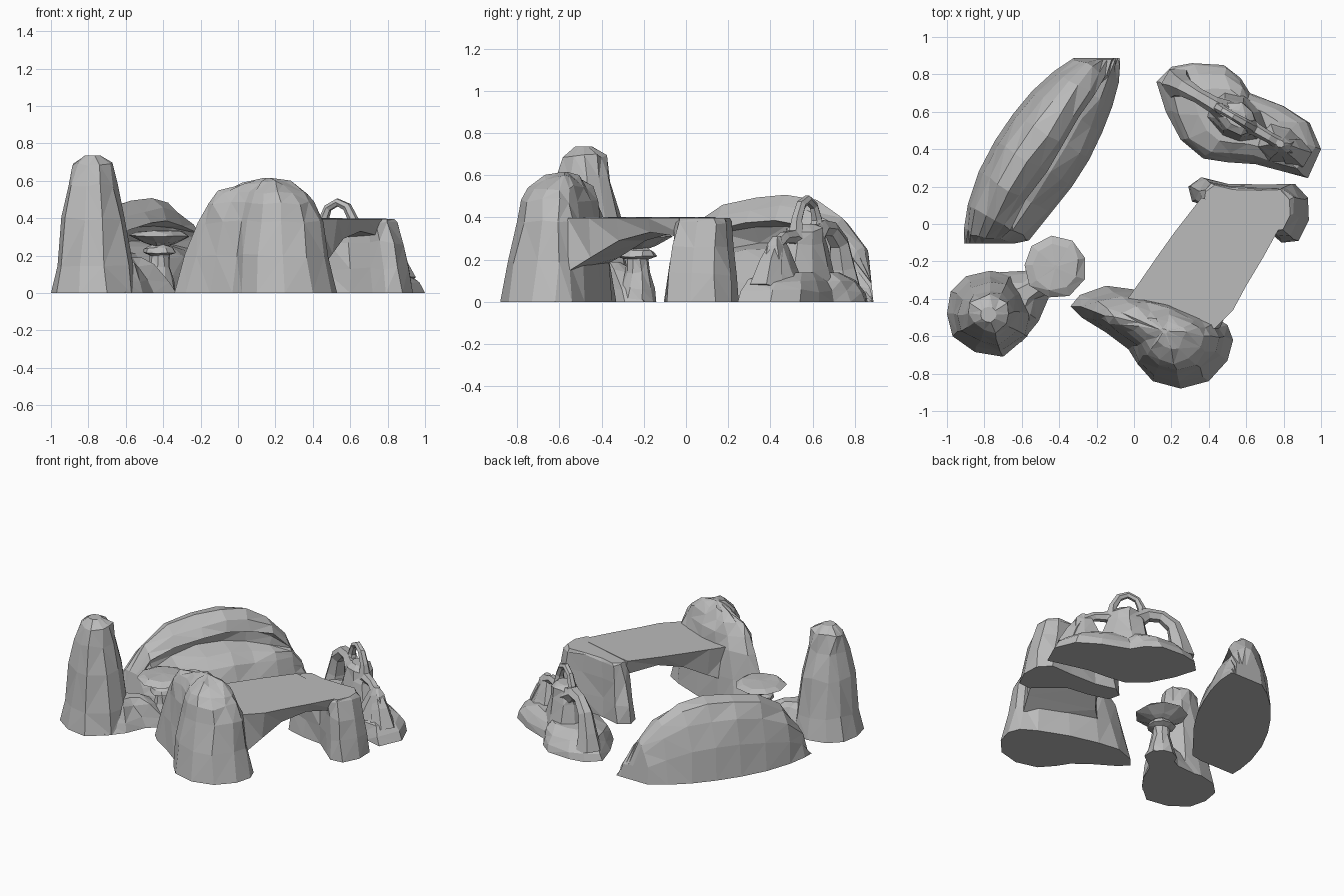
import bpy, bmesh, math, random
from mathutils import Vector

if "Cube" in bpy.data.objects:
    bpy.data.objects.remove(bpy.data.objects["Cube"])

random.seed(4)
stone = bpy.data.materials.new("grey stone")
stone.diffuse_color = (0.5, 0.5, 0.5, 1)
stone.use_nodes = True
stone.node_tree.nodes["Principled BSDF"].inputs["Base Color"].default_value = stone.diffuse_color


def loft(name, rings):
    """Skin a list of equal-length closed rings and cap both ends."""
    bm = bmesh.new()
    vs = [[bm.verts.new(p) for p in r] for r in rings]
    n = len(rings[0])
    for a, b in zip(vs, vs[1:]):
        for i in range(n):
            j = (i + 1) % n
            bm.faces.new((a[i], a[j], b[j], b[i]))
    bm.faces.new(vs[0])
    bm.faces.new(vs[-1])
    bmesh.ops.remove_doubles(bm, verts=bm.verts, dist=0.0005)
    bmesh.ops.recalc_face_normals(bm, faces=bm.faces)
    bmesh.ops.triangulate(bm, faces=bm.faces)
    me = bpy.data.meshes.new(name)
    bm.to_mesh(me)
    bm.free()
    me.materials.append(stone)
    ob = bpy.data.objects.new(name, me)
    bpy.context.collection.objects.link(ob)
    return ob


def rock(name, foot, centre, levels, rough=0.012):
    """Stack a footprint outline; levels are (z, scale, shift_x, shift_y)."""
    rings = []
    for k, (z, s, dx, dy) in enumerate(levels):
        ring = []
        for x, y in foot:
            j = rough if 0 < k < len(levels) - 1 else 0
            px = centre[0] + (x - centre[0]) * s + dx + random.uniform(-j, j)
            py = centre[1] + (y - centre[1]) * s + dy + random.uniform(-j, j)
            ring.append((px, py, z + random.uniform(-j, j)))
        rings.append(ring)
    return loft(name, rings)


def circle(n, cx, cy, rx, ry, turn=0.0):
    pts = []
    for i in range(n):
        a = 2 * math.pi * i / n
        x, y = rx * math.cos(a), ry * math.sin(a)
        pts.append((cx + x * math.cos(turn) - y * math.sin(turn),
                    cy + x * math.sin(turn) + y * math.cos(turn)))
    return pts


# spire
rock("spire",
     [(-1, -.48), (-.98, -.36), (-.9, -.28), (-.77, -.25), (-.65, -.27), (-.57, -.36),
      (-.53, -.48), (-.57, -.6), (-.7, -.71), (-.85, -.685), (-.97, -.6)],
     (-.78, -.48),
     [(0, 1, 0, 0), (.15, .88, 0, 0), (.4, .7, 0, 0), (.58, .56, 0, 0),
      (.69, .45, 0, -.005), (.735, .18, 0, -.005)])

# low saddle joining the spire and the balanced rock
rock("spire_saddle",
     [(-.75, -.26), (-.58, -.25), (-.42, -.17), (-.33, -.2), (-.33, -.29), (-.45, -.38),
      (-.51, -.52), (-.6, -.63), (-.75, -.6)],
     (-.64, -.41),
     [(0, 1, 0, 0), (.07, .85, 0, 0), (.15, .6, 0, 0), (.19, .4, 0, 0)])

# balanced rock on a stem
rock("balanced_rock", circle(9, -.42, -.23, 1, 1, .3), (-.42, -.23),
     [(0, .1, -.01, -.01), (.06, .08, 0, 0), (.14, .058, 0, 0), (.2, .055, 0, 0),
      (.215, .09, 0, 0), (.24, .08, 0, 0), (.255, .05, 0, 0), (.27, .09, 0, 0),
      (.305, .17, 0, 0), (.33, .125, 0, 0), (.335, .01, 0, 0)], .005)

# hollowed dome: one cross-section swept along its long axis
A, B = Vector((-.72, -.1, 0)), Vector((-.135, .88, 0))
side = Vector((.86, -.51, 0))
# section: (across, height) pairs, then the same without the hollow
hollow = [(-1, 0), (-.9, .42), (-.72, .74), (-.45, .95), (-.12, 1), (.18, .88), (.32, .74),
          (.0, .7), (-.12, .54), (.4, .48), (.72, .36), (.9, .17), (1, 0)]
plain = [(-1, 0), (-.9, .42), (-.72, .74), (-.45, .95), (-.12, 1), (.2, .93), (.4, .83),
         (.5, .75), (.6, .66), (.7, .55), (.8, .4), (.92, .2), (1, 0)]
# stations: along, north-west reach, south-east reach, height, hollow amount
stations = [(-.09, .16, .1, 0, 0), (-.03, .2, .11, .2, 0), (.08, .25, .13, .35, .2),
            (.24, .29, .155, .45, .9), (.4, .3, .18, .5, 1), (.55, .29, .185, .515, 1),
            (.69, .265, .17, .49, .9), (.82, .22, .145, .4, .5), (.93, .17, .11, .26, 0),
            (1.0, .12, .07, .1, 0), (1.03, .09, .05, 0, 0)]
rings = []
for t, nw, se, h, f in stations:
    ring = []
    for (u, v), (u2, v2) in zip(hollow, plain):
        u, v = u * f + u2 * (1 - f), v * f + v2 * (1 - f)
        d = (u + 1) / 2 * (nw + se) - nw
        p = A.lerp(B, t) + side * d
        j = .01 if v > .01 and h else 0
        z = max(0, h * v + random.uniform(-j, j))
        x, y = p.x + random.uniform(-j, j), p.y + random.uniform(-j, j)
        ring.append((x, min(max(y, -.105 + .15 * z), .888 - .1 * z), z))
    rings.append(ring)
loft("hollow_dome", rings)

# arched ridge: base mound
rock("ridge_base",
     [(.12, .76), (.2, .84), (.31, .86), (.48, .85), (.57, .78), (.62, .7), (.8, .63),
      (.94, .54), (1, .4), (.93, .245), (.8, .28), (.65, .32), (.5, .33), (.37, .35),
      (.25, .45), (.17, .6)],
     (.56, .56),
     [(0, 1, 0, 0), (.05, .94, 0, 0), (.1, .83, 0, 0), (.14, .55, 0, 0)])


def ridge(s, z):
    return Vector((1 - .85 * s, .3 + .5 * s, z))


def tube(name, pts, n=6):
    """Faceted arch along (s, z, radius) points on the ridge line."""
    path = [ridge(s, z) for s, z, r in pts]
    across = Vector((.5, .85, 0)).normalized()
    rings = []
    for i, p in enumerate(path):
        d = (path[min(i + 1, len(path) - 1)] - path[max(i - 1, 0)]).normalized()
        up = d.cross(across)
        r = pts[i][2]
        rings.append([p + across * r * math.cos(2 * math.pi * k / n)
                      + up * r * math.sin(2 * math.pi * k / n) for k in range(n)])
    loft(name, rings)


tube("large_arch", [(.9, .05, .09), (.885, .16, .065), (.85, .28, .05), (.77, .345, .04),
                    (.68, .35, .045), (.58, .29, .07)])
tube("top_ring", [(.44, .3, .045), (.45, .39, .028), (.49, .46, .025), (.55, .485, .022),
                  (.61, .455, .022), (.64, .39, .028), (.63, .31, .04)])
tube("small_arch", [(.16, .06, .09), (.2, .18, .06), (.25, .265, .035), (.33, .305, .03),
                    (.41, .31, .035), (.48, .28, .05)])
turn = math.atan2(.5, -.85)
c = ridge(.53, 0)
rock("ridge_core", circle(9, c.x, c.y, .21, .14, turn), (c.x, c.y),
     [(.04, 1, 0, 0), (.15, .78, 0, 0), (.27, .62, 0, 0), (.34, .55, 0, 0), (.37, .3, 0, 0)])
rock("ridge_knob", circle(8, .78, .43, .17, .13, turn), (.78, .43),
     [(.04, 1, 0, 0), (.16, .65, 0, 0), (.27, .35, 0, 0), (.31, .15, 0, 0)])

# bridge: tall front rock
rock("bridge_front_rock",
     [(-.34, -.44), (-.29, -.38), (-.15, -.33), (0, -.35), (.2, -.4), (.4, -.48), (.5, -.54),
      (.53, -.62), (.5, -.73), (.4, -.84), (.25, -.88), (.1, -.84), (.02, -.75),
      (-.03, -.67), (-.15, -.58), (-.28, -.5)],
     (.14, -.56),
     [(0, 1, 0, 0), (.2, .89, 0, 0), (.38, .77, .01, 0), (.48, .66, .01, -.005),
      (.54, .54, .02, -.01), (.59, .3, .02, -.01), (.615, .05, .02, -.01)])

# bridge: flat deck, deep and flared where it meets the front rock
deck = []
for (lx, ly), (rx, ry), zb, w in [
        ((-.07, -.45), (.43, -.56), .14, 1.1), ((.03, -.31), (.53, -.46), .21, .9),
        ((.12, -.18), (.6, -.33), .29, .85), ((.22, -.04), (.69, -.18), .33, .85),
        ((.36, .14), (.8, .02), .3, .9)]:
    mx, my = (lx + rx) / 2, (ly + ry) / 2
    bl = (mx + (lx - mx) * w, my + (ly - my) * w, zb)
    br = (mx + (rx - mx) * w, my + (ry - my) * w, zb)
    deck.append([(lx, ly, .402), (rx, ry, .397), br, bl])
loft("bridge_deck", deck)

# bridge: back leg
rock("bridge_back_leg",
     [(.29, .2), (.36, .25), (.5, .215), (.7, .21), (.86, .215), (.93, .14), (.935, .02),
      (.88, -.09), (.79, -.1), (.72, -.04), (.6, .06), (.45, .08), (.31, .12)],
     (.6, .11),
     [(0, 1, 0, 0), (.13, .93, 0, 0), (.27, .82, 0, 0), (.38, .74, 0, 0), (.397, .7, 0, 0)])
